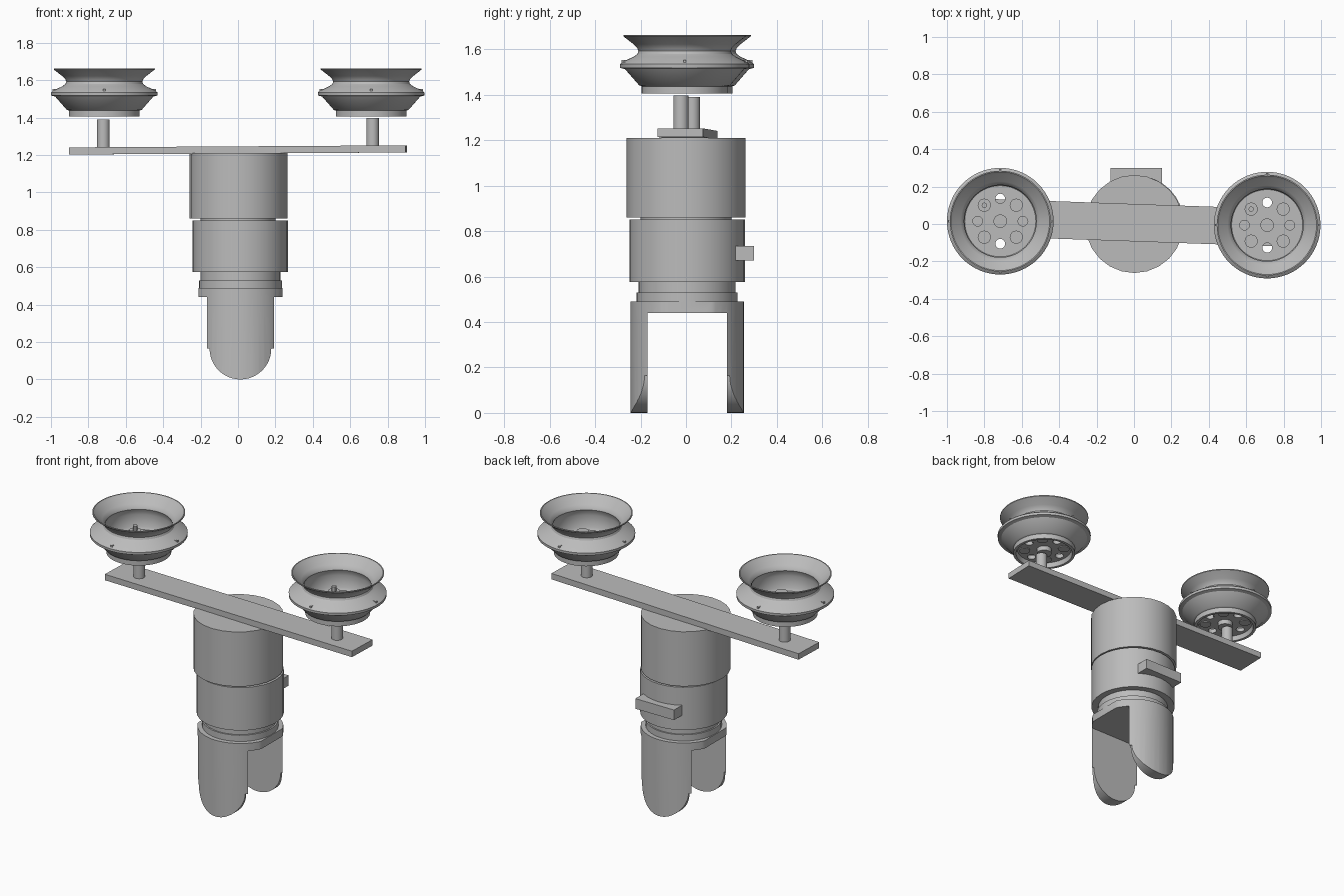
import bpy, bmesh, math
from mathutils import Vector, Matrix

if "Cube" in bpy.data.objects:
    bpy.data.objects.remove(bpy.data.objects["Cube"], do_unlink=True)

gray = bpy.data.materials.new("plain_gray")
gray.use_nodes = True
gray.diffuse_color = (0.5, 0.5, 0.5, 1)
gray.node_tree.nodes["Principled BSDF"].inputs["Base Color"].default_value = (0.5, 0.5, 0.5, 1)


def finish(name, bm, loc=(0, 0, 0)):
    bmesh.ops.recalc_face_normals(bm, faces=bm.faces)
    mesh = bpy.data.meshes.new(name)
    bm.to_mesh(mesh)
    bm.free()
    mesh.materials.append(gray)
    obj = bpy.data.objects.new(name, mesh)
    obj.location = loc
    bpy.context.collection.objects.link(obj)
    return obj


def activate(obj):
    bpy.ops.object.select_all(action='DESELECT')
    obj.select_set(True)
    bpy.context.view_layer.objects.active = obj


def smooth(obj):
    activate(obj)
    bpy.ops.object.shade_smooth_by_angle(angle=math.radians(30))


def lathe(name, profile, loc=(0, 0, 0), segments=32):
    """Revolve (radius, height) points about the z axis; ends lie on the axis."""
    bm = bmesh.new()
    points = [(0, profile[0][1])] + profile + [(0, profile[-1][1])]
    verts = [bm.verts.new((r, 0, z)) for r, z in points]
    edges = [bm.edges.new(pair) for pair in zip(verts, verts[1:])]
    bmesh.ops.spin(bm, geom=verts + edges, cent=(0, 0, 0), axis=(0, 0, 1),
                   angle=math.tau, steps=segments)
    bmesh.ops.remove_doubles(bm, verts=bm.verts, dist=0.0001)
    obj = finish(name, bm, loc)
    smooth(obj)
    return obj


def cylinder(name, radius, bottom, top, x=0, y=0, segments=32):
    return lathe(name, [(radius, bottom), (radius, top)], (x, y, 0), segments)


def box(name, size, loc, turn=0, tilt=0):
    bm = bmesh.new()
    bmesh.ops.create_cube(bm, size=1, matrix=Matrix.Diagonal((*size, 1)))
    obj = finish(name, bm, loc)
    obj.rotation_euler = (0, tilt, turn)
    return obj


def cut(target, tool, operation='DIFFERENCE'):
    mod = target.modifiers.new("cut", 'BOOLEAN')
    mod.operation, mod.object, mod.solver = operation, tool, 'EXACT'
    activate(target)
    bpy.ops.object.modifier_apply(modifier=mod.name)
    bpy.data.objects.remove(tool, do_unlink=True)


# Forked base: rounded outline trimmed to a round column, with a slot through it
cx, cy = 0.013, 0.005
arc = [(0.165 * math.cos(a), 0.165 - 0.165 * math.sin(a))
       for a in (math.pi * i / 24 for i in range(25))]
outline = [(-0.2, 0.165), (-0.2, 0.44), (-0.225, 0.44), (-0.225, 0.49),
           (0.225, 0.49), (0.225, 0.44), (0.2, 0.44), (0.2, 0.165)] + arc
bm = bmesh.new()
face = bm.faces.new([bm.verts.new((x, -0.3, z)) for x, z in outline])
extruded = bmesh.ops.extrude_face_region(bm, geom=[face])["geom"]
bmesh.ops.translate(bm, vec=(0, 0.6, 0),
                    verts=[v for v in extruded if isinstance(v, bmesh.types.BMVert)])
fork = finish("forked_base", bm, (cx, cy, 0))
cut(fork, cylinder("column_cutter", 0.25, -0.1, 0.6, cx, cy, 48), 'INTERSECT')
cut(fork, box("slot_cutter", (1, 0.35, 0.64), (cx, cy, 0.12)))
smooth(fork)

# Stacked round body
lathe("neck", [(0.222, 0.49), (0.222, 0.53), (0.213, 0.53), (0.213, 0.58)], (cx, cy, 0))
cylinder("lower_body", 0.254, 0.575, 0.85, 0.012, 0.005)
cylinder("body_joint", 0.2, 0.84, 0.87)
cylinder("upper_body", 0.262, 0.86, 1.21, 0.002, 0, 24)
box("rear_block", (0.275, 0.1, 0.065), (0.0125, 0.25, 0.7025))

# Cross bar, slightly turned and tilted
box("cross_bar", (1.8, 0.2, 0.038), (0, 0.007, 1.227), math.radians(-2), math.radians(-0.35))

# Wheel-like dishes on posts
dish_profile = [
    (0.045, 1.405), (0.045, 1.435), (0.165, 1.435), (0.172, 1.405),
    (0.189, 1.405), (0.189, 1.437), (0.2, 1.441), (0.262, 1.512),
    (0.284, 1.518), (0.285, 1.534), (0.275, 1.543), (0.225, 1.567),
    (0.208, 1.579), (0.203, 1.592), (0.209, 1.606), (0.225, 1.622),
    (0.27, 1.657), (0.27, 1.663), (0.264, 1.663), (0.25, 1.648),
    (0.212, 1.615), (0.197, 1.6), (0.193, 1.588), (0.2, 1.572),
    (0.205, 1.55), (0.2, 1.475), (0.19, 1.46),
]
for side, x, y, post_y, post_z in (("right", -0.715, 0.015, 0.028, 1.39),
                                   ("left", 0.712, -0.006, -0.022, 1.397)):
    cylinder(side + "_post", 0.034, 1.23, post_z, 0.72 * math.copysign(1, x), post_y, 20)
    dish = lathe(side + "_dish", dish_profile, (x, y, 0), 64)
    for i in range(4):
        a = i * math.pi / 2
        dx, dy = math.cos(a), math.sin(a)
        cut(dish, cylinder("hole_cutter", 0.026, 1.4, 1.5, x + 0.121 * dx, y + 0.121 * dy, 20))
        # Small tabs on the widest edge
        box(side + "_edge_tab", (0.03, 0.012, 0.012),
            (x + 0.262 * dx, y + 0.262 * dy, 1.546), a)
        # Bolts between the holes
        b = a + math.pi / 4
        bx, by = x + 0.121 * math.cos(b), y + 0.121 * math.sin(b)
        cylinder(side + "_bolt", 0.035, 1.43, 1.49, bx, by, 20)
        if i == 1:
            cylinder(side + "_valve", 0.014, 1.48, 1.52, bx, by, 12)
    smooth(dish)
    cylinder(side + "_hub_cap", 0.036, 1.45, 1.495, x, y, 24)
